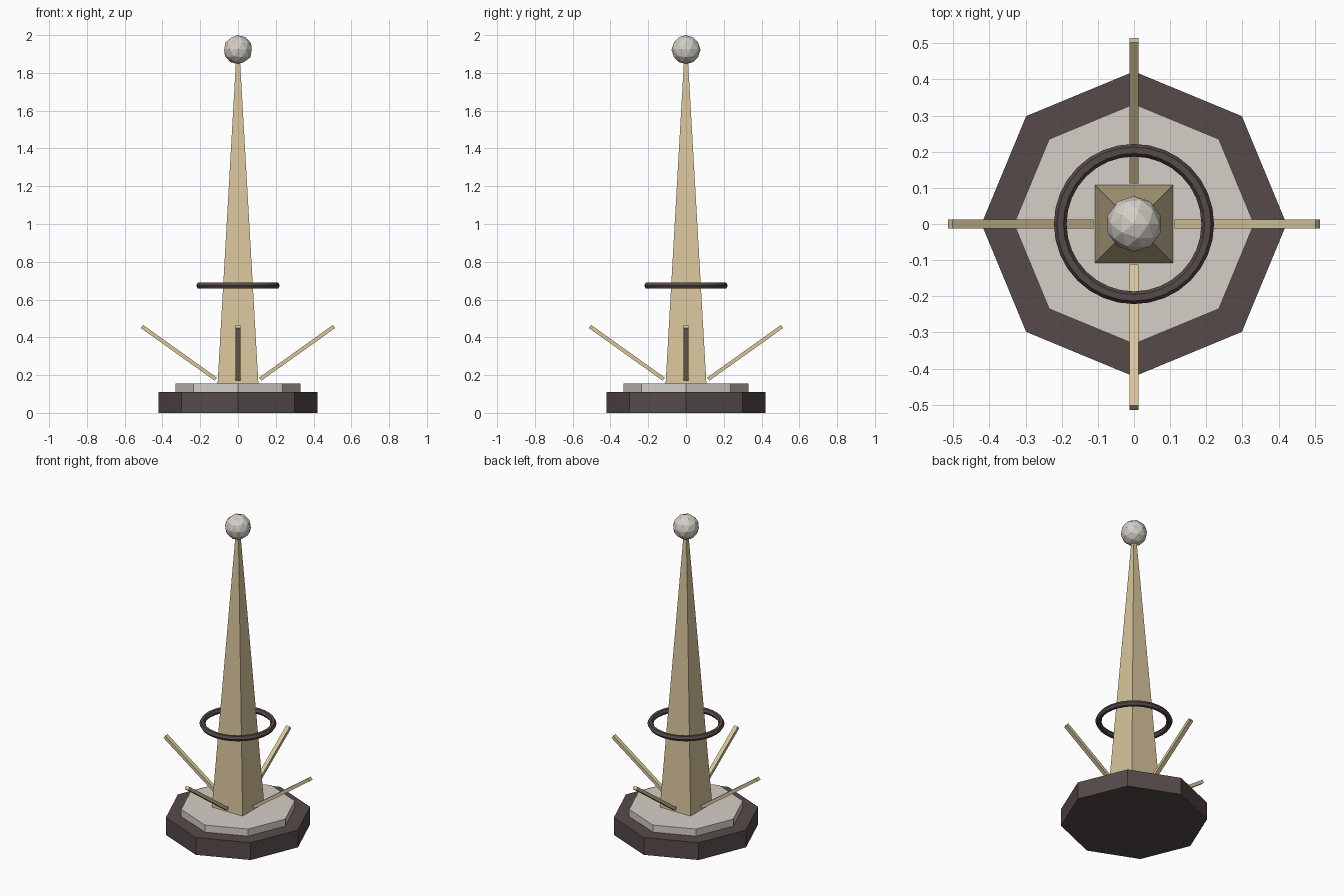
import bpy
from math import radians, cos, sin, pi, sqrt

cube = bpy.data.objects.get("Cube")
if cube:
    bpy.data.objects.remove(cube, do_unlink=True)


def material(name, rgb):
    mat = bpy.data.materials.new(name)
    mat.use_nodes = True
    mat.diffuse_color = (*rgb, 1)
    mat.node_tree.nodes["Principled BSDF"].inputs["Base Color"].default_value = (*rgb, 1)
    return mat


dark = material("dark brown", (0.095, 0.068, 0.068))
stone = material("pale stone", (0.66, 0.62, 0.57))
gold = material("pale gold", (0.69, 0.56, 0.33))


def finish(name, mat):
    obj = bpy.context.object
    obj.name = name
    obj.data.materials.append(mat)
    return obj


def tapered(name, mat, sides, r_low, r_high, z_low, z_high, turn=0):
    bpy.ops.mesh.primitive_cone_add(
        vertices=sides, radius1=r_low, radius2=r_high, depth=z_high - z_low,
        location=(0, 0, (z_low + z_high) / 2), rotation=(0, 0, turn))
    return finish(name, mat)


# Stepped octagonal base
tapered("base_plinth", dark, 8, 0.422, 0.422, 0, 0.11)
tapered("base_step", stone, 8, 0.332, 0.332, 0.11, 0.155)

# Square tapering spire
tapered("spire", gold, 4, 0.108 * sqrt(2), 0.011 * sqrt(2), 0.155, 1.86, pi / 4)

# Faceted ball on the tip
bpy.ops.mesh.primitive_ico_sphere_add(subdivisions=2, radius=0.077, location=(0, 0, 1.923))
finish("tip_ball", stone)

# Floating ring around the spire
bpy.ops.mesh.primitive_torus_add(
    major_segments=32, minor_segments=6, major_radius=0.204, minor_radius=0.0175,
    location=(0, 0, 0.674))
finish("ring", dark)

# Four slanted rods spreading from the foot of the spire
for i, side in enumerate(("left", "back", "right", "front")):
    a = i * pi / 2
    bpy.ops.mesh.primitive_cube_add(
        size=1, location=(0.313 * cos(a), 0.313 * sin(a), 0.318),
        rotation=(0, radians(-35.5), a))
    rod = finish("rod_" + side, gold)
    rod.scale = (0.48, 0.026, 0.02)
